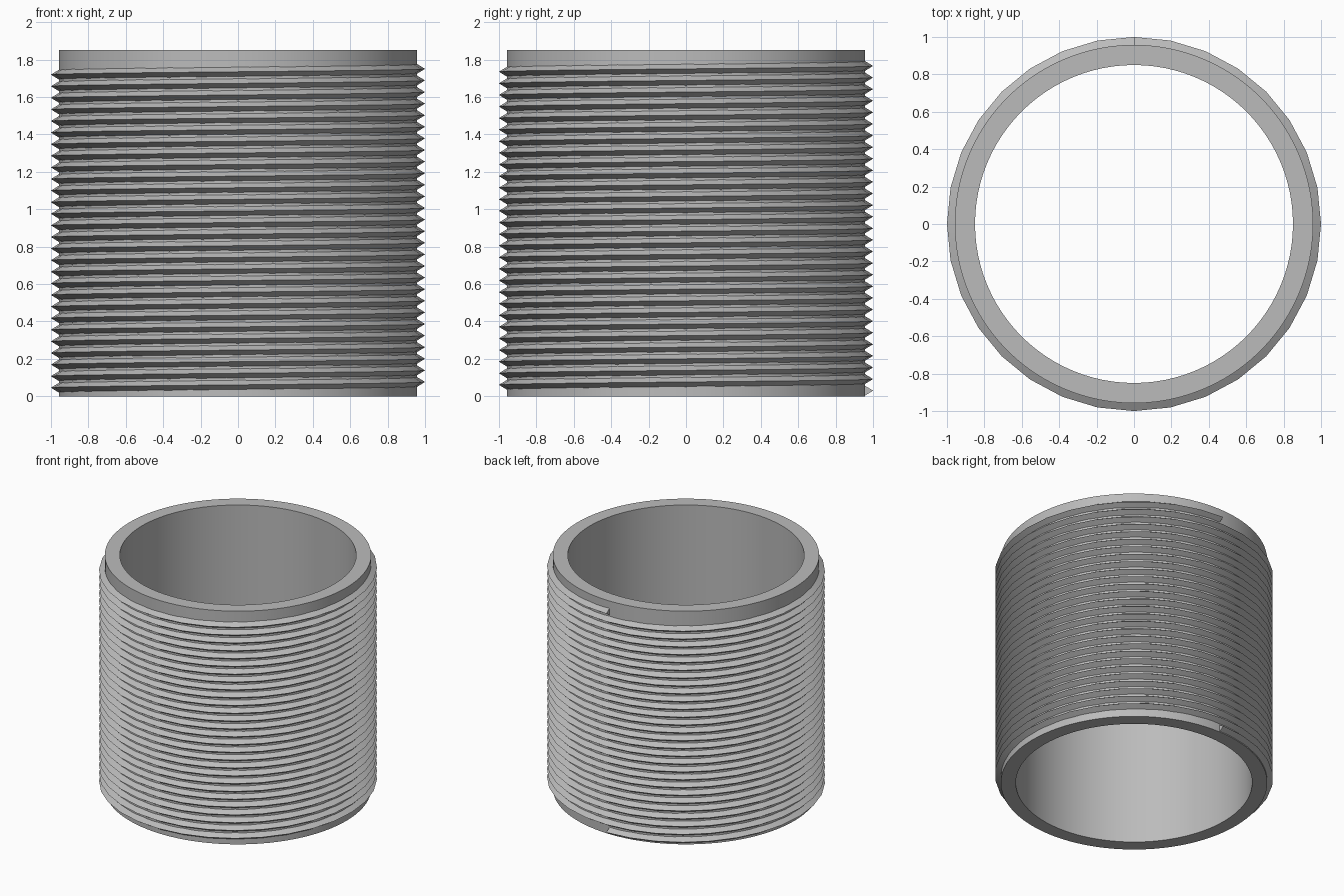
import bpy
import bmesh
from math import sin, cos, pi, radians

cube = bpy.data.objects.get("Cube")
if cube:
    bpy.data.objects.remove(cube, do_unlink=True)

HEIGHT = 1.85
INNER, OUTER, CREST = 0.85, 0.958, 1.0
PITCH, TURNS, SIDES = 0.062, 28, 32
START_Z, HALF_WIDTH = 0.03, 0.029

steel = bpy.data.materials.new("grey steel")
steel.use_nodes = True
grey = (0.5, 0.5, 0.5, 1)
steel.diffuse_color = grey
steel.node_tree.nodes["Principled BSDF"].inputs["Base Color"].default_value = grey


def sweep(name, profile, steps, sides, rise=0.0, start=0.0, closed=True):
    """Sweep a closed (radius, z) profile round z, climbing by rise per turn."""
    bm = bmesh.new()
    rings = []
    for i in range(steps if closed else steps + 1):
        a = start + 2 * pi * i / sides
        lift = rise * i / sides
        rings.append([bm.verts.new((r * cos(a), r * sin(a), z + lift))
                      for r, z in profile])
    pairs = list(zip(rings, rings[1:]))
    if closed:
        pairs.append((rings[-1], rings[0]))
    n = len(profile)
    for a, b in pairs:
        for j in range(n):
            k = (j + 1) % n
            bm.faces.new((a[j], b[j], b[k], a[k]))
    if not closed:
        bm.faces.new(rings[0])
        bm.faces.new(rings[-1][::-1])
    bmesh.ops.recalc_face_normals(bm, faces=bm.faces)
    mesh = bpy.data.meshes.new(name)
    bm.to_mesh(mesh)
    bm.free()
    mesh.materials.append(steel)
    obj = bpy.data.objects.new(name, mesh)
    bpy.context.collection.objects.link(obj)
    bpy.ops.object.select_all(action='DESELECT')
    obj.select_set(True)
    bpy.context.view_layer.objects.active = obj
    bpy.ops.object.shade_smooth_by_angle(angle=radians(30))
    return obj


# Plain hollow tube
sweep("tube_wall",
      [(INNER, 0), (OUTER, 0), (OUTER, HEIGHT), (INNER, HEIGHT)], 96, 96)

# Right-handed V thread, starting and ending at the back
sweep("screw_thread",
      [(OUTER - 0.005, START_Z - HALF_WIDTH), (CREST, START_Z),
       (OUTER - 0.005, START_Z + HALF_WIDTH)],
      TURNS * SIDES, SIDES, rise=PITCH, start=pi / 2, closed=False)
